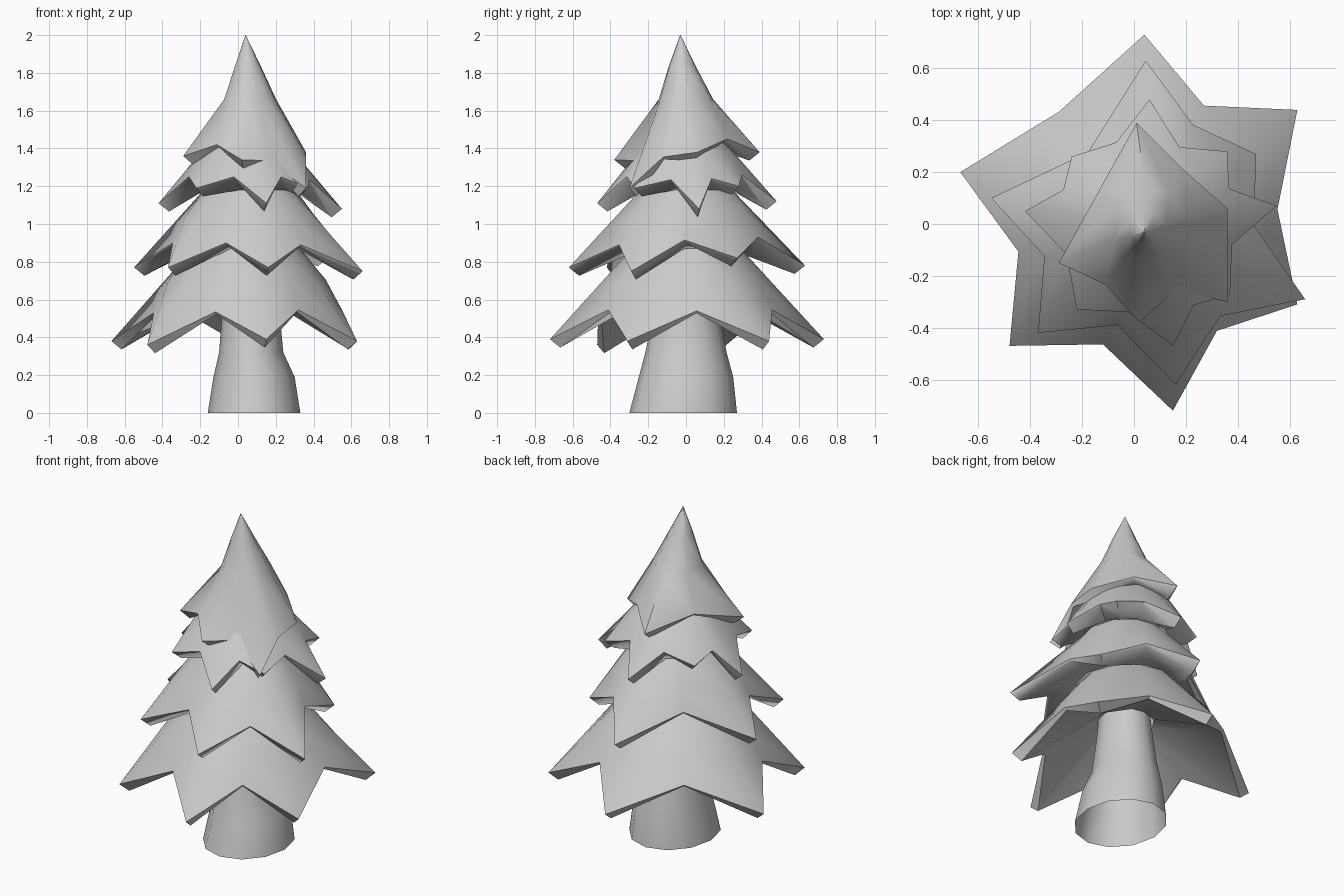
import bpy, math
from mathutils import Vector

if "Cube" in bpy.data.objects:
    bpy.data.objects.remove(bpy.data.objects["Cube"])


def make_object(name, verts, faces, angle=62):
    me = bpy.data.meshes.new(name)
    me.from_pydata([tuple(v) for v in verts], [], faces)
    me.update()
    ob = bpy.data.objects.new(name, me)
    bpy.context.collection.objects.link(ob)
    bpy.ops.object.select_all(action='DESELECT')
    ob.select_set(True)
    bpy.context.view_layer.objects.active = ob
    bpy.ops.object.shade_smooth_by_angle(angle=math.radians(angle))
    return ob


def bridge(rings):
    # Stack of equal rings, top to bottom, joined by quads
    n = len(rings[0])
    verts = [v for r in rings for v in r]
    faces = []
    for k in range(len(rings) - 1):
        for i in range(n):
            j = (i + 1) % n
            faces.append((k * n + i, (k + 1) * n + i, (k + 1) * n + j, k * n + j))
    return verts, faces


def tier(name, tips, circles, pulls, lift, inner, mid=True):
    # Star skirt: tips given counter-clockwise, a raised notch after each one
    axis = Vector((circles[-1][0], circles[-1][1], 0))
    tips = [Vector(t) for t in tips]
    rim = []
    for a, b, pull in zip(tips, tips[1:] + tips[:1], pulls):
        m = (a + b) / 2
        notch = axis + (m - axis) * pull
        notch.z = m.z + lift
        rim += [a, notch]

    def circle(cx, cy, r, z):
        ring = []
        for p in rim:
            ang = math.atan2(p.y - axis.y, p.x - axis.x)
            ring.append(Vector((cx + r * math.cos(ang), cy + r * math.sin(ang), z)))
        return ring

    rings = [circle(*c) for c in circles]
    if mid:
        top, body = rings[-1], []
        for i, (a, b) in enumerate(zip(top, rim)):
            p = a.lerp(b, 0.5)
            s = 1.06 if i % 2 else 1.0
            body.append(Vector((axis.x + (p.x - axis.x) * s, axis.y + (p.y - axis.y) * s, p.z)))
        rings.append(body)
    rings.append(rim)
    # Thick lip, then the hollow underside
    lip = []
    for i, p in enumerate(rim):
        out = Vector((p.x - axis.x, p.y - axis.y, 0)).normalized()
        w = 0.015 if i % 2 else 0.055
        lip.append(p - out * w - Vector((0, 0, w * 0.8)))
    rings += [lip, circle(*inner)]
    verts, faces = bridge(rings)
    return make_object(name, verts, faces)


# Trunk: flared, leaning, open underneath
trunk = []
for cx, cy, rx, ry, z in [(0.065, 0, 0.145, 0.15, 0.67), (0.068, 0, 0.155, 0.18, 0.5),
                          (0.07, 0, 0.17, 0.215, 0.32), (0.085, 0, 0.215, 0.25, 0.19),
                          (0.085, -0.015, 0.245, 0.285, 0.0)]:
    trunk.append([Vector((cx + rx * math.cos(i * math.tau / 12),
                          cy + ry * math.sin(i * math.tau / 12), z)) for i in range(12)])
make_object("trunk", *bridge(trunk))

# Bough tiers, bottom to top
tier("bottom_boughs",
     [(.63, -.31, .38), (.63, .44, .38), (.04, .73, .39), (-.67, .2, .38), (-.48, -.47, .36), (.15, -.72, .39)],
     [(.04, 0, .29, 0.87)], [.87, .78, .93, .79, .78, .8], 0.16, (.06, 0, .16, .65))
tier("lower_middle_boughs",
     [(.66, -.29, .75), (.47, .27, .82), (.045, .63, .78), (-.55, .1, .77), (-.37, -.42, .77), (.16, -.62, .77)],
     [(.06, 0, .245, 1.18)], [.8, .85, .76, .78, .75, .78], 0.13, (.05, 0, .29, .87))
tier("upper_middle_boughs",
     [(.55, .07, 1.08), (.36, .28, 1.2), (.06, .48, 1.12), (-.24, .26, 1.2),
      (-.42, .05, 1.11), (-.22, -.33, 1.19), (.15, -.47, 1.11), (.37, -.27, 1.19)],
     [(.05, 0, .19, 1.45)], [.78, .78, .85, .85, .84, .85, .85, .8], 0.1, (.06, 0, .25, 1.18))
tier("top_boughs",
     [(.36, -.3, 1.19), (.36, .06, 1.38), (.01, .39, 1.38), (-.29, -.15, 1.36), (.02, -.38, 1.34)],
     [(.04, -.03, .001, 2.0), (.05, -.02, .07, 1.84), (.06, 0, .145, 1.66)],
     [1.0, .97, 1.0, .88, .75], 0.07, (.05, 0, .18, 1.42), mid=False)
